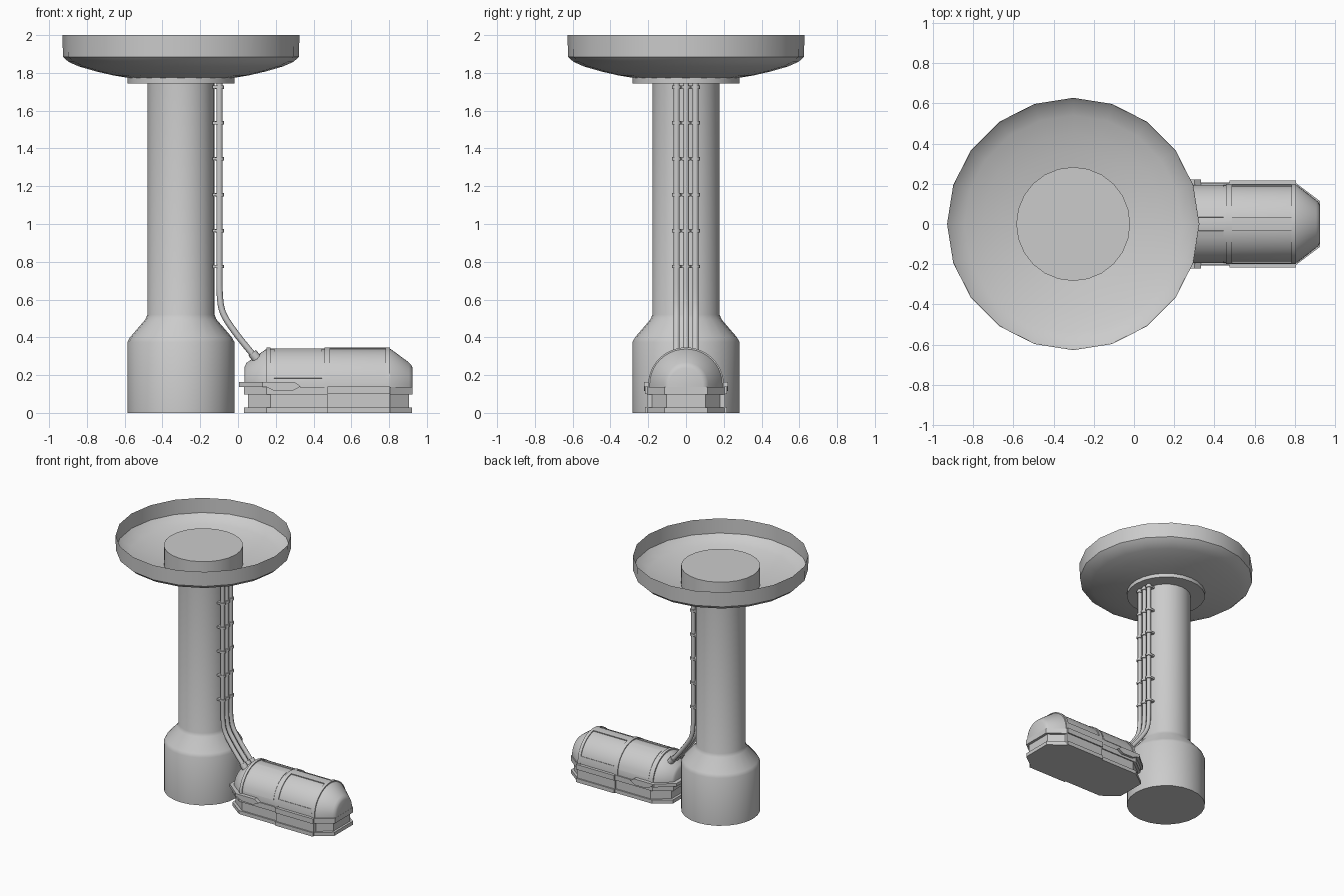
import bpy, bmesh
from math import sin, cos, pi, radians

if "Cube" in bpy.data.objects:
    bpy.data.objects.remove(bpy.data.objects["Cube"])

CX = -0.302  # column axis


def finish(name, verts, faces, angle=35, recalc=True):
    me = bpy.data.meshes.new(name)
    me.from_pydata(verts, [], faces)
    bm = bmesh.new()
    bm.from_mesh(me)
    bmesh.ops.remove_doubles(bm, verts=bm.verts, dist=1e-5)
    if recalc:
        bmesh.ops.recalc_face_normals(bm, faces=bm.faces)
    bm.to_mesh(me)
    bm.free()
    ob = bpy.data.objects.new(name, me)
    bpy.context.collection.objects.link(ob)
    bpy.ops.object.select_all(action='DESELECT')
    ob.select_set(True)
    bpy.context.view_layer.objects.active = ob
    bpy.ops.object.shade_smooth_by_angle(angle=radians(angle))
    return ob


def loft(name, rings, caps=True, closed=True, angle=35):
    n = len(rings[0])
    verts = [v for r in rings for v in r]
    faces = []
    for k in range(len(rings) - 1):
        for i in range(n if closed else n - 1):
            j = (i + 1) % n
            faces.append((k*n + i, k*n + j, (k+1)*n + j, (k+1)*n + i))
    if caps:
        faces += [tuple(range(n))[::-1], tuple(range((len(rings)-1)*n, len(rings)*n))]
    return finish(name, verts, faces, angle)


def lathe(name, profile, n, caps=True):
    rings = [[(CX + r*cos(2*pi*i/n), r*sin(2*pi*i/n), z) for i in range(n)] for r, z in profile]
    return loft(name, rings, caps)


def prism(name, plan, z0, z1):
    return loft(name, [[(x, y, z) for x, y in plan] for z in (z0, z1)])


def octagon(x0, x1, hw, cx=0.12, cy=0.09):
    return [(x0, -hw+cy), (x0+cx, -hw), (x1-cx, -hw), (x1, -hw+cy),
            (x1, hw-cy), (x1-cx, hw), (x0+cx, hw), (x0, hw-cy)]


def box(name, x0, x1, y0, y1, z0, z1):
    return prism(name, [(x0, y0), (x1, y0), (x1, y1), (x0, y1)], z0, z1)


# Pedestal column and dish
lathe("column", [(0.283, 0), (0.283, 0.375), (0.27, 0.40), (0.188, 0.495), (0.178, 0.52), (0.178, 1.75)], 24)
lathe("dish_drum", [(0.283, 1.745), (0.283, 1.92)], 24)
lathe("dish", [(0.27, 1.772), (0.36, 1.787), (0.45, 1.808), (0.54, 1.834), (0.595, 1.858),
               (0.625, 1.885), (0.627, 2.0)], 20, caps=False)

# Domed shell of the machine
ZS = 0.15


def arch(x, hw, top, n=20):
    pts = [(x, hw*cos(pi*i/n), ZS + (top-ZS)*sin(pi*i/n)) for i in range(n + 1)]
    return [(x, hw, 0.1)] + pts + [(x, -hw, 0.1)]


loft("shell", [arch(0.035, 0.095, 0.245), arch(0.045, 0.115, 0.265), arch(0.145, 0.19, 0.335),
               arch(0.17, 0.194, 0.34), arch(0.79, 0.194, 0.34), arch(0.81, 0.192, 0.337),
               arch(0.905, 0.118, 0.267), arch(0.917, 0.108, 0.255), arch(0.924, 0.09, 0.238)])


# Curved plates laid over the shell
def plate(name, x0, x1, a0, a1, r0=0.188, r1=0.2, foot=False):
    n = max(2, int(abs(a1 - a0) / 9))
    rings = []
    for i in range(n + 1):
        a = radians(a0 + (a1 - a0)*i/n)
        rings.append([(x, r*cos(a), ZS + (r - 0.003)*sin(a)) for x, r in
                      ((x0, r0), (x1, r0), (x1, r1), (x0, r1))])
    if foot:
        drop = lambda ring: [(x, y, 0.1) for x, y, z in ring]
        rings = [drop(rings[0])] + rings + [drop(rings[-1])]
    return loft(name, rings)


for label, x0, x1 in (("rear", 0.15, 0.172), ("middle", 0.458, 0.488), ("front", 0.782, 0.805)):
    plate("rib_" + label, x0, x1, 0, 180, foot=True)
plate("top_ridge", 0.488, 0.782, 80, 100)
for side, m in (("left", 1), ("right", -1)):
    a = (lambda d: d) if m > 0 else (lambda d: 180 - d)
    plate("lower_rail_" + side, 0.488, 0.782, a(0), a(15))
    plate("rear_panel_" + side, 0.19, 0.445, a(10), a(80), r1=0.1965)

# Stepped base with chamfered corners
prism("base_foot", octagon(0.032, 0.922, 0.205), 0, 0.028)
prism("base_core", octagon(0.052, 0.905, 0.194), 0.028, 0.1)
prism("base_belt", octagon(0.032, 0.925, 0.203), 0.098, 0.138)
for side, m in (("left", 1), ("right", -1)):
    for part, y, z0, z1 in (("foot", 0.217, 0, 0.03), ("middle", 0.207, 0.03, 0.1), ("belt", 0.217, 0.1, 0.14)):
        box(f"skirt_{part}_{side}", 0.475, 0.805, m*0.18, m*y, z0, z1)

# Bumper wrapping the rear end, with pointed side paddles
prism("rear_bumper", [(0.005, -0.11), (0.13, -0.215), (0.2, -0.215), (0.2, 0.215), (0.13, 0.215), (0.005, 0.11)],
      0.138, 0.163)
paddle = [(0.13, 0.163), (0.3, 0.163), (0.332, 0.14), (0.285, 0.115), (0.19, 0.118), (0.15, 0.138)]
for side, m in (("left", 1), ("right", -1)):
    loft("bumper_paddle_" + side, [[(x, m*y, z) for x, z in paddle] for y in (0.185, 0.222)])


# Three cables, their sockets and clips
def tube(name, pts, r, kind='POLY'):
    cu = bpy.data.curves.new(name, 'CURVE')
    cu.dimensions = '3D'
    cu.bevel_depth = r
    cu.bevel_resolution = 2
    cu.use_fill_caps = True
    cu.resolution_u = 6
    sp = cu.splines.new(kind)
    sp.points.add(len(pts) - 1)
    for p, co in zip(sp.points, pts):
        p.co = (*co, 1)
    if kind == 'NURBS':
        sp.order_u = 3
        sp.use_endpoint_u = True
    ob = bpy.data.objects.new(name, cu)
    bpy.context.collection.objects.link(ob)


XC = -0.098
path = [(XC, 1.755), (XC, 1.2), (XC, 0.75), (XC, 0.62), (-0.085, 0.53), (-0.03, 0.445), (0.04, 0.355), (0.1, 0.285)]
clip_z = [0.775 + 0.19*k for k in range(6)]
for i, y in enumerate((-0.05, 0, 0.05)):
    tube(f"cable_{i+1}", [(x, y, z) for x, z in path], 0.0165, 'NURBS')
    tube(f"cable_socket_{i+1}", [(0.075, y, 0.318), (0.115, y, 0.268)], 0.025)
    for k, z in enumerate(clip_z):
        tube(f"clip_{i+1}_{k+1}", [(XC, y, z - 0.009), (XC, y, z + 0.009)], 0.024)
for k, z in enumerate(clip_z):
    box(f"clip_bar_{k+1}", -0.135, -0.1, -0.07, 0.07, z - 0.007, z + 0.007)
